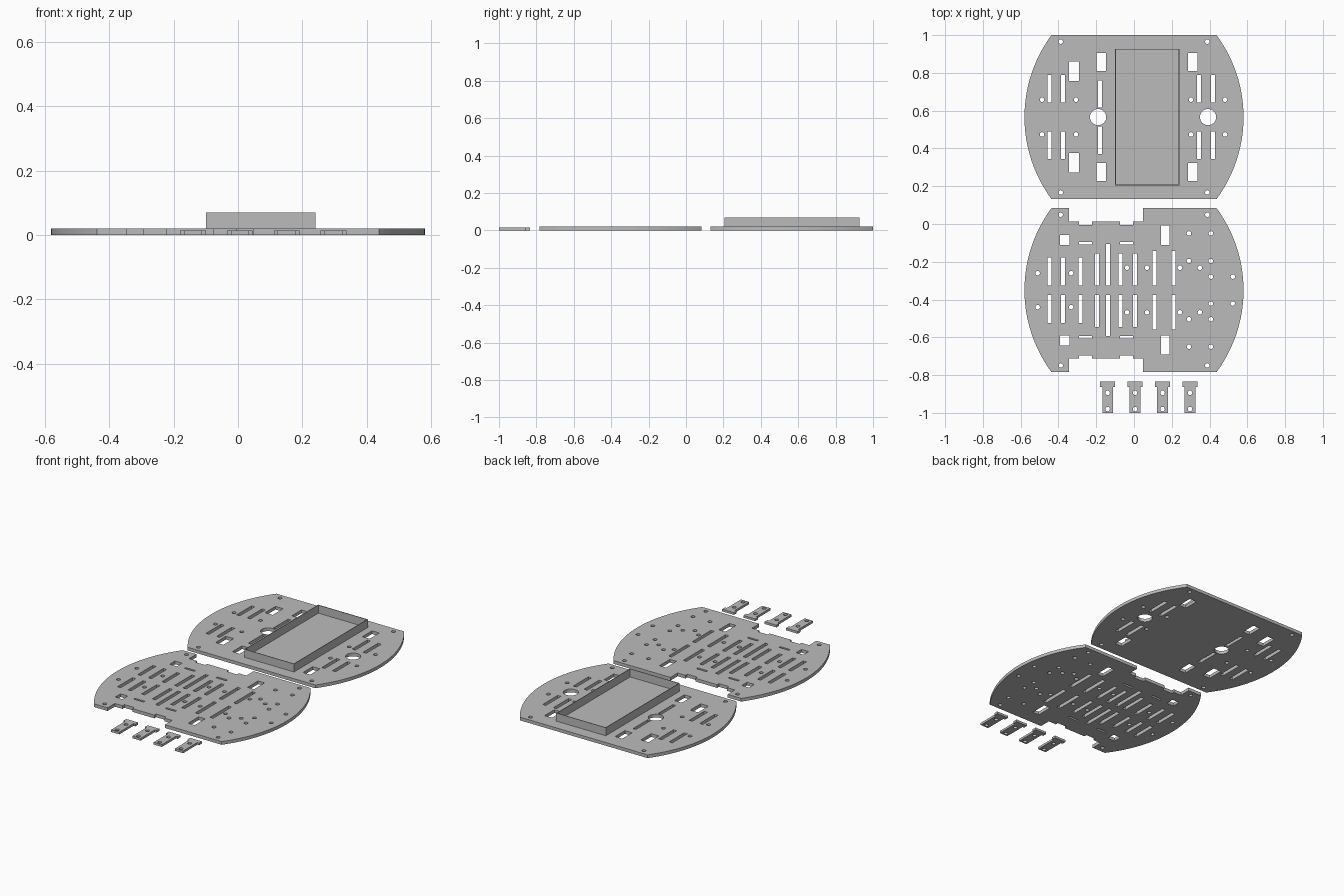
import bpy, bmesh, math

cube = bpy.data.objects.get("Cube")
if cube:
    bpy.data.objects.remove(cube, do_unlink=True)

grey = bpy.data.materials.new("light grey plastic")
grey.use_nodes = True
COLOUR = (0.5, 0.5, 0.5, 1)
grey.diffuse_color = COLOUR
grey.node_tree.nodes["Principled BSDF"].inputs["Base Color"].default_value = COLOUR


def rect(x0, x1, y0, y1):
    return [(x0, y0), (x1, y0), (x1, y1), (x0, y1)]


def slot(x, y0, y1, width=0.022):
    return rect(x - width / 2, x + width / 2, y0, y1)


def circle(x, y, r=0.012, n=20):
    return [(x + r * math.cos(math.tau * i / n), y + r * math.sin(math.tau * i / n))
            for i in range(n)]


def mirrored(loops):
    """Add the copies on the other side of y = 0."""
    return loops + [[(x, -y) for x, y in loop] for loop in loops]


def sheet(name, outline, holes, z0, z1, centre=(0, 0)):
    """Flat part cut from an outline with holes, from z0 up to z1."""
    curve = bpy.data.curves.new(name, "CURVE")
    curve.dimensions = "2D"
    curve.fill_mode = "BOTH"
    curve.extrude = (z1 - z0) / 2
    for loop in [outline] + holes:
        spline = curve.splines.new("POLY")
        spline.points.add(len(loop) - 1)
        for point, (x, y) in zip(spline.points, loop):
            point.co = (x, y, 0, 1)
        spline.use_cyclic_u = True
    temp = bpy.data.objects.new(name + " curve", curve)
    bpy.context.collection.objects.link(temp)
    bpy.context.view_layer.update()
    graph = bpy.context.evaluated_depsgraph_get()
    mesh = bpy.data.meshes.new_from_object(temp.evaluated_get(graph))
    bpy.data.objects.remove(temp, do_unlink=True)
    bm = bmesh.new()
    bm.from_mesh(mesh)
    bmesh.ops.remove_doubles(bm, verts=bm.verts, dist=1e-5)
    bmesh.ops.recalc_face_normals(bm, faces=bm.faces)
    for face in bm.faces:
        face.smooth = False
    bm.to_mesh(mesh)
    bm.free()
    mesh.materials.clear()
    mesh.materials.append(grey)
    obj = bpy.data.objects.new(name, mesh)
    obj.location = (*centre, (z0 + z1) / 2)
    bpy.context.collection.objects.link(obj)
    return obj


# Shared plate shape: straight front and back, bowed sides
HALF_LENGTH, HALF_END, BOW = 0.434, 0.437, 0.143
RADIUS = (HALF_LENGTH ** 2 + BOW ** 2) / (2 * BOW)
SWEEP = math.asin(HALF_LENGTH / RADIUS)
THICK = 0.02


def bowed_side(sign, steps=32):
    """Side arc, running from front to back on the +x side and back on -x."""
    points = []
    for i in range(steps + 1):
        a = -SWEEP + 2 * SWEEP * i / steps
        points.append((sign * (HALF_END + BOW - RADIUS + RADIUS * math.cos(a)),
                       sign * RADIUS * math.sin(a)))
    return points


corner_screws = [circle(x, 0.399) for x in (-0.388, 0.388)]

# Battery deck plate
holes = list(corner_screws)
holes += [circle(x, 0.092) for x in (-0.487, -0.307, 0.302, 0.482)]
holes += [slot(x, 0.076, 0.223) for x in (-0.448, -0.376, 0.344, 0.418)]
holes += [slot(-0.18, 0.05, 0.195, 0.02)]
holes += [rect(-0.345, -0.292, 0.191, 0.293)]
holes += [slot(x, 0.243, 0.338, 0.05) for x in (-0.173, 0.31)]
holes = mirrored(holes) + [circle(x, 0, 0.043, 32) for x in (-0.19, 0.392)]
sheet("battery_deck", bowed_side(1) + bowed_side(-1), holes, 0, THICK, (0, 0.566))

# Open battery tray with thin walls
WALL = 0.004
sheet("battery_tray_walls", rect(-0.1, 0.24, 0.205, 0.927),
      [rect(-0.1 + WALL, 0.24 - WALL, 0.205 + WALL, 0.927 - WALL)], THICK, 0.07)

# Motor plate: stepped notch in the front and back edges
back_notch = [(0.048, HALF_LENGTH), (0.048, 0.363), (-0.005, 0.363), (-0.005, 0.345),
              (-0.074, 0.345), (-0.074, 0.363), (-0.222, 0.363), (-0.222, 0.345),
              (-0.291, 0.345), (-0.291, 0.363), (-0.344, 0.363), (-0.344, HALF_LENGTH)]
front_notch = [(x, -y) for x, y in reversed(back_notch)]
outline = bowed_side(1) + back_notch + bowed_side(-1) + front_notch

holes = list(corner_screws)
holes += [rect(-0.391, -0.341, 0.24, 0.292), rect(0.143, 0.188, 0.239, 0.342)]
holes += [rect(x, x + 0.069, 0.242, 0.255) for x in (-0.291, -0.074)]
slot_ends = {0.173: (-0.448, -0.376, -0.283), 0.194: (-0.196, -0.071, 0.005),
             0.244: (-0.138,), 0.208: (0.108, 0.209)}
for end, places in slot_ends.items():
    holes += [slot(x, 0.025, end) for x in places]
screw_rows = {0.09: (-0.51, -0.333), 0.118: (-0.037, 0.069, 0.243, 0.349),
              0.3: (0.291, 0.407), 0.154: (0.291, 0.407), 0.071: (0.407, 0.523)}
for y, places in screw_rows.items():
    holes += [circle(x, y) for x in places]
sheet("motor_plate", outline, mirrored(holes), 0, THICK, (0, -0.35))

# Four T-shaped motor brackets
tab = [(-0.028, -1), (0.028, -1), (0.028, -0.862), (0.04, -0.862),
       (0.04, -0.835), (-0.04, -0.835), (-0.04, -0.862), (-0.028, -0.862)]
for i in range(4):
    sheet(f"motor_bracket_{i + 1}", tab, [circle(0, -0.894), circle(0, -0.98)],
          0, 0.014, (-0.14 + 0.1455 * i, 0))
